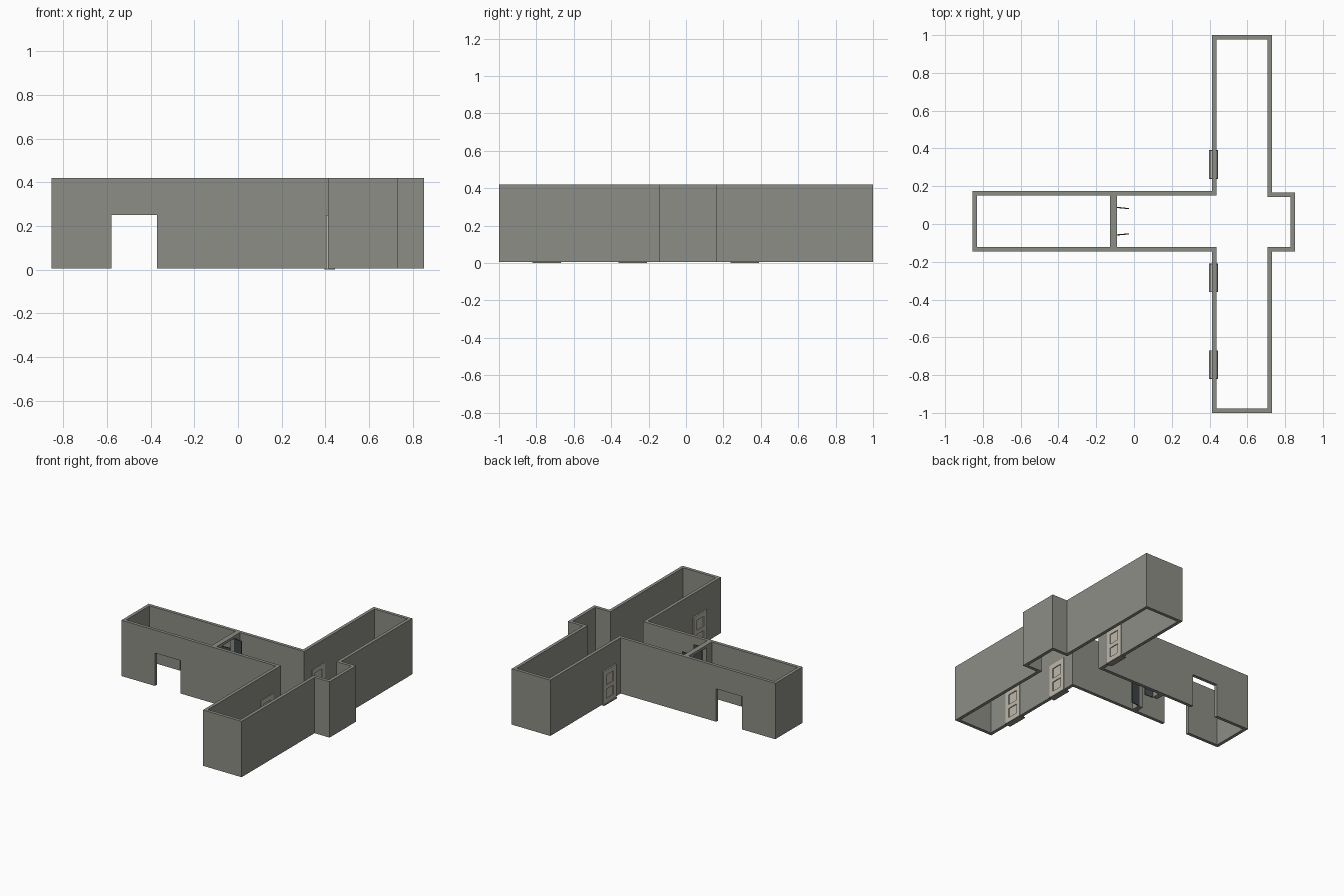
import bpy, bmesh, math
from mathutils import Matrix, Vector

if "Cube" in bpy.data.objects:
    bpy.data.objects.remove(bpy.data.objects["Cube"])


def material(name, rgb):
    m = bpy.data.materials.new(name)
    m.diffuse_color = (*rgb, 1)
    m.use_nodes = True
    m.node_tree.nodes["Principled BSDF"].inputs["Base Color"].default_value = m.diffuse_color
    return m


WALL = material("wall grey", (0.27, 0.27, 0.24))
DOOR = material("door beige", (0.51, 0.48, 0.41))
DARK = material("dark door grey", (0.055, 0.065, 0.065))

BASE, TOP, T = 0.006, 0.42, 0.024


def make_object(name, bm, mat):
    bmesh.ops.recalc_face_normals(bm, faces=bm.faces)
    me = bpy.data.meshes.new(name)
    bm.to_mesh(me)
    bm.free()
    me.materials.append(mat)
    ob = bpy.data.objects.new(name, me)
    bpy.context.collection.objects.link(ob)
    return ob


def add_box(bm, x, y, z):
    size = [b - a for a, b in (x, y, z)]
    mid = [(a + b) / 2 for a, b in (x, y, z)]
    bmesh.ops.create_cube(bm, size=1, matrix=Matrix.Translation(mid) @ Matrix.Diagonal((*size, 1)))


def boxes(name, mat, *specs):
    bm = bmesh.new()
    for s in specs:
        add_box(bm, *s)
    return make_object(name, bm, mat)


def inset_outline(pts, t):
    # Move each right-angled corner inward (outline runs anticlockwise)
    out = []
    for i, p in enumerate(pts):
        a = (Vector(p) - Vector(pts[i - 1])).normalized()
        b = (Vector(pts[(i + 1) % len(pts)]) - Vector(p)).normalized()
        out.append(Vector(p) + t * (Vector((-a.y, a.x)) + Vector((-b.y, b.x))))
    return out


# Corridor and hall walls: one continuous ring
outer = [(-.855, -.145), (.413, -.145), (.413, -1), (.73, -1), (.73, -.145), (.853, -.145),
         (.853, .167), (.73, .167), (.73, 1), (.413, 1), (.413, .175), (-.855, .175)]
inner = inset_outline(outer, T)
bm = bmesh.new()
n = len(outer)
rings = [[bm.verts.new((p[0], p[1], z)) for p in loop]
         for loop, z in ((outer, BASE), (outer, TOP), (inner, TOP), (inner, BASE))]
for k in range(4):
    r, s = rings[k], rings[(k + 1) % 4]
    for i in range(n):
        j = (i + 1) % n
        bm.faces.new((r[i], r[j], s[j], s[i]))
walls = make_object("outer_walls", bm, WALL)

# Cut the corridor passage and the three doorways
door_centres = (.315, -.285, -.745)
cuts = [((-.58, -.37), (-.3, .3), (-.1, .25))]
cuts += [((.38, .46), (c - .074, c + .074), (-.1, .249)) for c in door_centres]
cutter = boxes("opening_cutter", WALL, *cuts)
cutter.hide_render = True
mod = walls.modifiers.new("openings", 'BOOLEAN')
mod.operation = 'DIFFERENCE'
mod.solver = 'EXACT'
mod.object = cutter
bpy.context.view_layer.objects.active = walls
bpy.ops.object.modifier_apply(modifier=mod.name)
bpy.data.objects.remove(cutter)

# Panelled hall doors with thresholds
for i, c in enumerate(door_centres, 1):
    x = (.403, .441)
    w, p = .074, .04
    boxes(f"hall_door_{i}", DOOR,
          ((.409, .435), (c - p, c + p), (.008, .24)),            # recessed panels
          (x, (c - w, c - p), (.008, .25)),                       # stiles
          (x, (c + p, c + w), (.008, .25)),
          *[(x, (c - p, c + p), z) for z in ((.008, .04), (.11, .14), (.215, .25))])
    boxes(f"threshold_{i}", WALL, ((.397, .444), (c - .076, c + .076), (0, .008)))

# Corridor divider: two jambs and a thin lintel
dx = (-.127, -.09)
boxes("corridor_divider", WALL,
      (dx, (-.121, -.06), (BASE, TOP)),
      (dx, (.09, .151), (BASE, TOP)),
      (dx, (-.06, .09), (.40, TOP)))

# Pair of tall dark door leaves standing open
for name, y, ang in (("left_open_leaf", .088, -6), ("right_open_leaf", -.058, 5)):
    leaf = boxes(name, DARK, ((0, .066), (-.003, .003), (BASE, .40)))
    leaf.location = (-.092, y, 0)
    leaf.rotation_euler.z = math.radians(ang)
